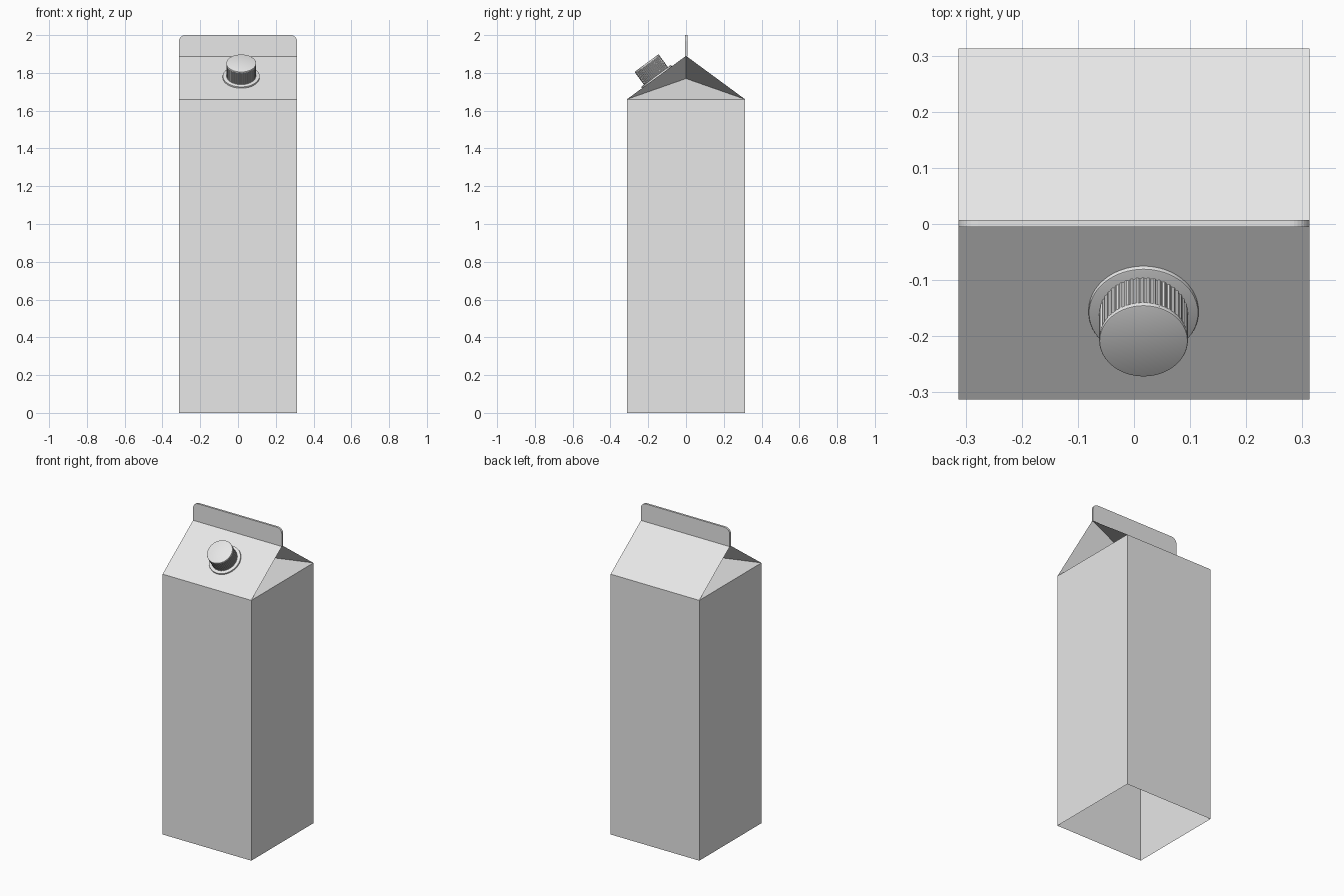
import bpy
import bmesh
import math
from mathutils import Matrix, Vector

if "Cube" in bpy.data.objects:
    bpy.data.objects.remove(bpy.data.objects["Cube"], do_unlink=True)

HALF, SHOULDER, RIDGE, TOP = 0.313, 1.66, 1.89, 2.0
FOLD_DEPTH, FOLD_Z = 0.23, 1.77

card = bpy.data.materials.new("light_grey")
card.use_nodes = True
card.diffuse_color = (0.8, 0.8, 0.8, 1)
card.node_tree.nodes["Principled BSDF"].inputs["Base Color"].default_value = (0.8, 0.8, 0.8, 1)


def make_object(name, bm, matrix=None):
    mesh = bpy.data.meshes.new(name)
    bm.to_mesh(mesh)
    bm.free()
    mesh.materials.append(card)
    obj = bpy.data.objects.new(name, mesh)
    bpy.context.collection.objects.link(obj)
    if matrix:
        obj.matrix_world = matrix
    return obj


def add_face(bm, points):
    return bm.faces.new([bm.verts.new(p) for p in points])


def prism(name, outline, depth, bevel=0, matrix=None):
    """Extrude a flat outline along its local z, optionally rounding the far rim."""
    bm = bmesh.new()
    base = add_face(bm, [(x, y, 0) for x, y in outline])
    ext = bmesh.ops.extrude_face_region(bm, geom=[base], use_keep_orig=True)
    verts = [g for g in ext["geom"] if isinstance(g, bmesh.types.BMVert)]
    bmesh.ops.translate(bm, vec=(0, 0, depth), verts=verts)
    bmesh.ops.recalc_face_normals(bm, faces=bm.faces)
    if bevel:
        rim = [e for e in bm.edges if all(v.co.z > depth / 2 for v in e.verts)]
        bmesh.ops.bevel(bm, geom=rim, offset=bevel, segments=2, affect='EDGES', profile=0.5)
    return make_object(name, bm, matrix)


def circle(radius, count, groove=0):
    """Circle outline; every second pair of points sinks in to form ribs."""
    pts = []
    for i in range(count):
        r = radius - (groove if i % 4 > 1 else 0)
        a = math.tau * i / count
        pts.append((r * math.cos(a), r * math.sin(a)))
    return pts


# Carton: open-bottomed walls, roof slopes and tucked-in gable ends
bm = bmesh.new()
for s in (1, -1):
    def p(x, y, z):
        return (s * x, s * y, z)
    w = HALF
    near, far = p(w, -w, SHOULDER), p(w, w, SHOULDER)
    ridge, fold = p(w, 0, RIDGE), p(w - FOLD_DEPTH, 0, FOLD_Z)
    left = p(-w, -w, SHOULDER)
    add_face(bm, [p(-w, -w, 0), p(w, -w, 0), near, left])
    add_face(bm, [p(w, -w, 0), p(w, w, 0), far, near])
    add_face(bm, [left, near, ridge, p(-w, 0, RIDGE)])
    add_face(bm, [near, far, fold])
    add_face(bm, [near, fold, ridge])
    add_face(bm, [far, ridge, fold])
bmesh.ops.remove_doubles(bm, verts=bm.verts, dist=0.0001)
make_object("carton_body", bm)

# Sealed top fin with rounded upper corners
R = 0.035
outline = [(-HALF, RIDGE - 0.004), (HALF, RIDGE - 0.004)]
for side, start in ((1, 0), (-1, 90)):
    for i in range(9):
        a = math.radians(start + i * 90 / 8)
        outline.append((side * (HALF - R) + R * math.cos(a), TOP - R + R * math.sin(a)))
prism("top_fin", outline, 0.013,
      matrix=Matrix.Translation((0, 0.0075, 0)) @ Matrix.Rotation(math.pi / 2, 4, 'X'))

# Spout flange and ribbed screw cap, standing square to the front slope
slope = (RIDGE - SHOULDER) / HALF
normal = Vector((0, -slope, 1)).normalized()
foot = Vector((0.017, -0.154, RIDGE - 0.154 * slope))
tilt = Matrix.Translation(foot) @ Vector((0, 0, 1)).rotation_difference(normal).to_matrix().to_4x4()

flange = prism("spout_flange", circle(0.098, 64), 0.009, 0.003, tilt)
cap = prism("screw_cap", circle(0.079, 192, 0.002), 0.088, 0, tilt)
lid = prism("cap_lid", circle(0.079, 96), 0.009, 0.003,
            tilt @ Matrix.Translation((0, 0, 0.084)))

for obj in (flange, lid):
    bpy.ops.object.select_all(action='DESELECT')
    obj.select_set(True)
    bpy.context.view_layer.objects.active = obj
    bpy.ops.object.shade_smooth_by_angle(angle=math.radians(30))
